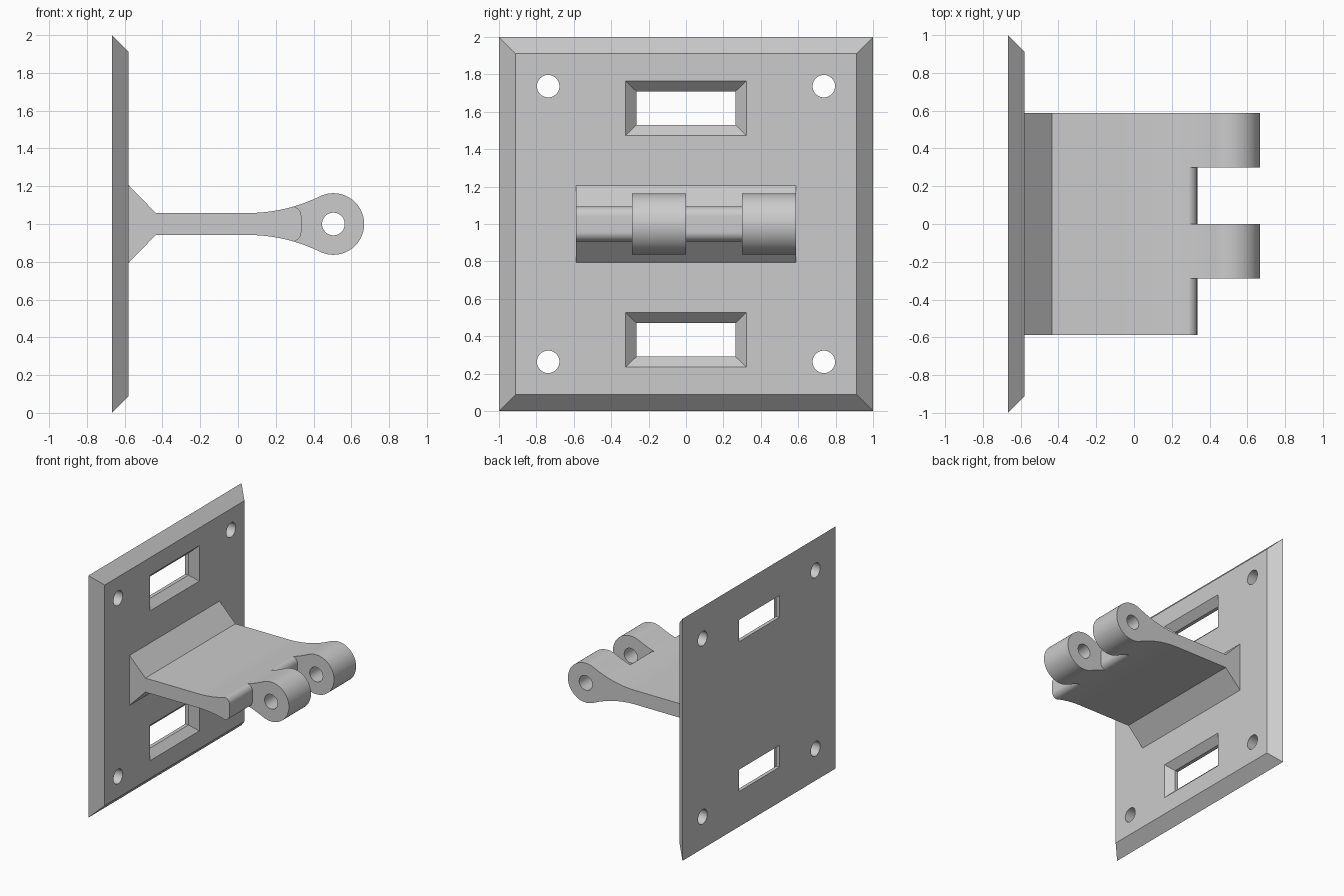
import bpy, bmesh
from math import sin, cos, pi, sqrt, atan2, radians
from mathutils import Matrix, Vector

if "Cube" in bpy.data.objects:
    bpy.data.objects.remove(bpy.data.objects["Cube"])


def make_object(name, bm):
    bmesh.ops.recalc_face_normals(bm, faces=bm.faces)
    mesh = bpy.data.meshes.new(name)
    bm.to_mesh(mesh)
    bm.free()
    ob = bpy.data.objects.new(name, mesh)
    bpy.context.collection.objects.link(ob)
    return ob


def loft(name, rings):
    """Join equal-length point loops into a capped solid."""
    bm = bmesh.new()
    loops = [[bm.verts.new(p) for p in r] for r in rings]
    n = len(loops[0])
    for a, b in zip(loops, loops[1:]):
        for i in range(n):
            j = (i + 1) % n
            bm.faces.new((a[i], a[j], b[j], b[i]))
    bm.faces.new(loops[0])
    bm.faces.new(loops[-1])
    return make_object(name, bm)


def rect(x, hy, zc, hz):
    return [(x, -hy, zc - hz), (x, hy, zc - hz), (x, hy, zc + hz), (x, -hy, zc + hz)]


def extrude(name, profile, y0, y1):
    """Extrude an (x, z) profile along y; z is measured from the arm's centre line."""
    return loft(name, [[(x, y, 1 + z) for x, z in profile] for y in (y0, y1)])


def rod(name, start, end, r):
    a, b = Vector(start), Vector(end)
    rot = (b - a).to_track_quat('Z', 'Y').to_matrix().to_4x4()
    bm = bmesh.new()
    bmesh.ops.create_cone(bm, cap_ends=True, segments=48, radius1=r, radius2=r,
                          depth=(b - a).length,
                          matrix=Matrix.Translation((a + b) / 2) @ rot)
    return make_object(name, bm)


def boolean(ob, other, op='DIFFERENCE'):
    other.hide_render = True
    m = ob.modifiers.new(op, 'BOOLEAN')
    m.operation, m.object, m.solver = op, other, 'EXACT'
    bpy.context.view_layer.objects.active = ob
    bpy.ops.object.modifier_apply(modifier=m.name)
    bpy.data.objects.remove(other)


def arc(cx, cz, r, a0, a1, n):
    return [(cx + r * cos(a0 + (a1 - a0) * i / n), cz + r * sin(a0 + (a1 - a0) * i / n))
            for i in range(n + 1)]


def mirrored(half):
    """Close a top half profile with its reflection below the centre line."""
    return half + [(x, -z) for x, z in reversed(half) if abs(z) > 1e-6]


# Bevelled wall plate with chamfered slots and screw holes
plate = loft("hinge_bracket", [rect(-.668, 1, 1, 1), rect(-.58, .912, 1, .912)])
for s in (-1, 1):
    zc = 1 + s * .619
    boolean(plate, loft("slot_cutter", [rect(-.75, .265, zc, .09), rect(-.638, .265, zc, .09),
                                        rect(-.56, .343, zc, .166)]))
    for t in (-1, 1):
        y, z = t * .737, 1 + s * .737
        boolean(plate, rod("screw_cutter", (-.8, y, z), (-.4, y, z), .06))

# Arm profile: flared root, straight web, sweep tangent to the round knuckle
PX, PR, H, X0 = .505, .163, .058, .05
d = PX - X0
R = (d * d + H * H - PR * PR) / (2 * (PR - H))
touch = atan2(R + H, -d)
half = [(-.62, .207), (-.58, .207), (-.435, H)]
half += arc(X0, H + R, R, -pi / 2, touch - pi, 16)
half += arc(PX, 0, PR, touch, 0, 24)[1:]
arm = extrude("arm", mirrored(half), -.588, .588)

# Notches between the knuckles, leaving a rounded web end
notch = arc(.283, .042, .052, pi / 2, 0, 10)
notch = [(.9, .4), (.283, .4)] + notch
for y0, y1 in ((-.7, -.289), (0, .3)):
    boolean(arm, extrude("notch_cutter", mirrored(notch), y0, y1))

# Pin bore
boolean(arm, rod("bore_cutter", (PX, -.8, 1), (PX, .8, 1), .06))

boolean(plate, arm, 'UNION')
bpy.ops.object.select_all(action='DESELECT')
plate.select_set(True)
bpy.context.view_layer.objects.active = plate
bpy.ops.object.shade_smooth_by_angle(angle=radians(25))
